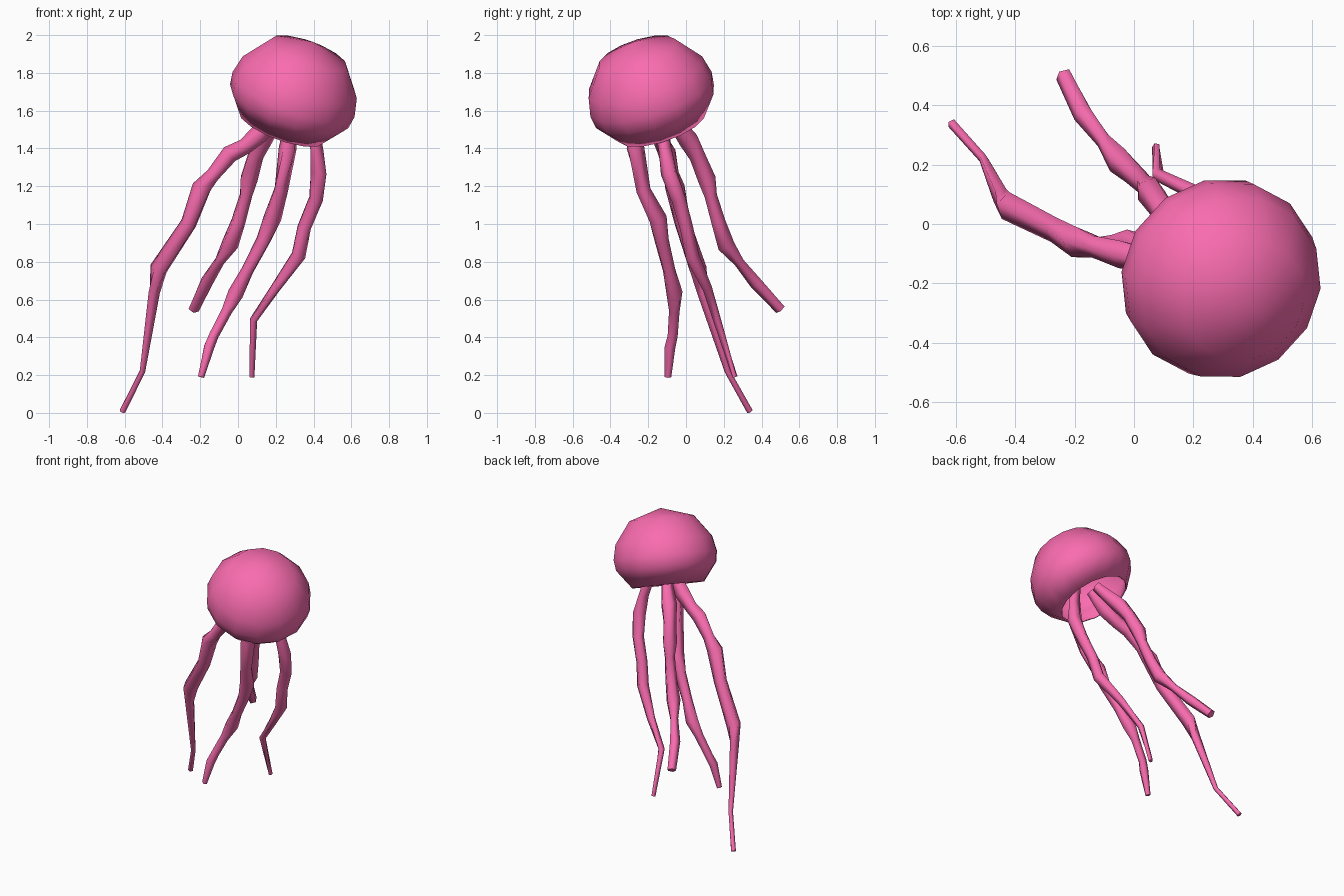
import bpy, bmesh, math
from mathutils import Vector

pink = bpy.data.materials.new("pink")
pink.diffuse_color = (0.95, 0.15, 0.43, 1)


def finish(name, bm, angle):
    bmesh.ops.recalc_face_normals(bm, faces=bm.faces)
    mesh = bpy.data.meshes.new(name)
    bm.to_mesh(mesh)
    bm.free()
    ob = bpy.data.objects.new(name, mesh)
    bpy.context.collection.objects.link(ob)
    mesh.materials.append(pink)
    bpy.ops.object.select_all(action='DESELECT')
    bpy.context.view_layer.objects.active = ob
    ob.select_set(True)
    bpy.ops.object.shade_smooth_by_angle(angle=math.radians(angle))
    return ob


def bridge(bm, a, b):
    n = len(a)
    for i in range(n):
        j = (i + 1) % n
        bm.faces.new((a[i], a[j], b[j], b[i]))


def ring(bm, centre, axis, radius, sides):
    q = axis.to_track_quat('Z', 'Y')
    out = []
    for i in range(sides):
        t = 2 * math.pi * i / sides
        out.append(bm.verts.new(centre + q @ Vector((radius * math.cos(t), radius * math.sin(t), 0))))
    return out


# Bell: tilted low-poly dome, open underneath, (radius, height along axis)
centre = Vector((0.304, -0.194, 1.713))
up = Vector((0.33, -0.30, 0.90)).normalized()
profile = [(0.24, -0.222), (0.334, -0.10), (0.344, -0.03), (0.322, 0.07), (0.215, 0.213)]
bm = bmesh.new()
rings = [ring(bm, centre + up * h, up, r, 14) for r, h in profile]
for a, b in zip(rings, rings[1:]):
    bridge(bm, a, b)
apex = bm.verts.new(centre + up * 0.28)
top = rings[-1]
for i in range(14):
    bm.faces.new((top[i], top[(i + 1) % 14], apex))
bell = finish("bell", bm, 60)
shell = bell.modifiers.new("shell", 'SOLIDIFY')
shell.thickness = 0.01
shell.offset = -1


# Tentacles: kinked, knobbly five-sided tubes, points are (x, y, z, radius)
def tentacle(name, points):
    pts = [Vector(p[:3]) for p in points]
    bm = bmesh.new()
    loops = []
    for i, p in enumerate(points):
        axis = pts[min(i + 1, len(pts) - 1)] - pts[max(i - 1, 0)]
        loops.append(ring(bm, pts[i], axis.normalized(), p[3], 5))
    for a, b in zip(loops, loops[1:]):
        bridge(bm, a, b)
    bm.faces.new(loops[0])
    bm.faces.new(loops[-1])
    finish(name, bm, 80)


tentacle("tentacle_left", [
    (0.22, -0.17, 1.60, 0.035), (0.12, -0.14, 1.48, 0.055), (0.04, -0.12, 1.41, 0.045),
    (-0.04, -0.10, 1.37, 0.05), (-0.13, -0.075, 1.26, 0.04), (-0.19, -0.06, 1.19, 0.055),
    (-0.26, -0.02, 1.0, 0.045), (-0.42, 0.06, 0.76, 0.05), (-0.445, 0.09, 0.64, 0.032),
    (-0.507, 0.22, 0.22, 0.016), (-0.612, 0.338, 0.008, 0.017)])
tentacle("tentacle_back", [
    (0.23, -0.10, 1.60, 0.035), (0.13, 0.01, 1.45, 0.055), (0.09, 0.06, 1.36, 0.045),
    (0.055, 0.11, 1.24, 0.05), (0.04, 0.13, 1.15, 0.035), (0.0, 0.17, 1.01, 0.04),
    (-0.045, 0.21, 0.89, 0.048), (-0.10, 0.28, 0.80, 0.028), (-0.17, 0.37, 0.69, 0.036),
    (-0.235, 0.50, 0.55, 0.03)])
tentacle("tentacle_front", [
    (0.29, -0.26, 1.60, 0.035), (0.265, -0.27, 1.40, 0.05), (0.225, -0.225, 1.18, 0.04),
    (0.18, -0.15, 1.03, 0.05), (0.135, -0.13, 0.91, 0.04), (0.05, -0.09, 0.75, 0.035),
    (-0.01, -0.06, 0.63, 0.045), (-0.06, -0.06, 0.54, 0.03), (-0.13, -0.07, 0.41, 0.028),
    (-0.155, -0.085, 0.35, 0.03), (-0.197, -0.095, 0.19, 0.018)])
tentacle("tentacle_right", [
    (0.37, -0.15, 1.60, 0.035), (0.415, -0.11, 1.40, 0.036), (0.43, -0.09, 1.27, 0.045),
    (0.41, -0.04, 1.13, 0.04), (0.35, 0.0, 0.98, 0.038), (0.32, 0.03, 0.83, 0.04),
    (0.20, 0.11, 0.66, 0.028), (0.08, 0.165, 0.49, 0.022), (0.075, 0.26, 0.19, 0.014)])
